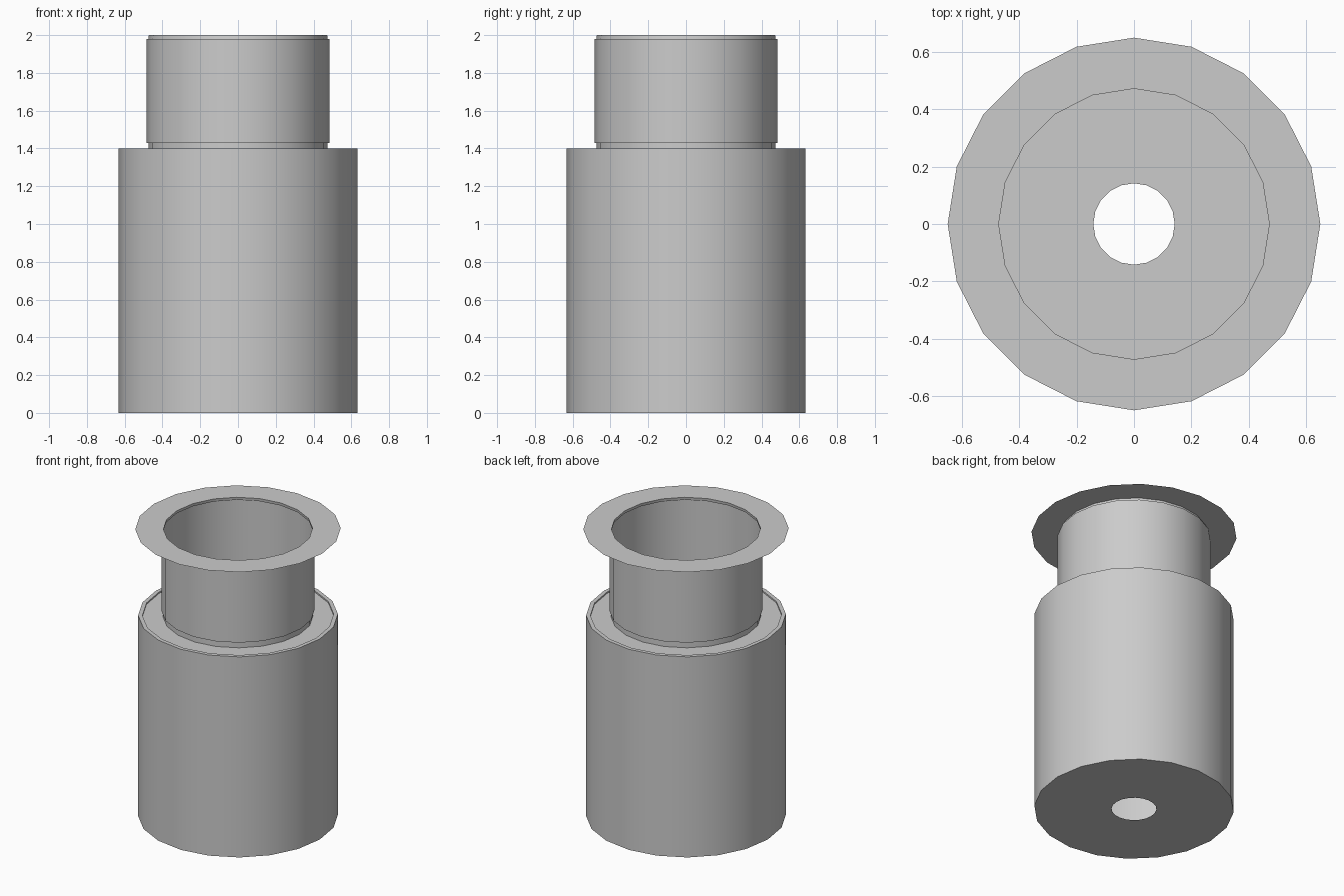
import bpy, bmesh, math

if "Cube" in bpy.data.objects:
    bpy.data.objects.remove(bpy.data.objects["Cube"])

SIDES = 20


def lathe(name, profile):
    """Spin an (r, z) profile around z into a low-sided shell."""
    bm = bmesh.new()
    rings = []
    for r, z in profile:
        rings.append([bm.verts.new((r * math.cos(2 * math.pi * i / SIDES),
                                    r * math.sin(2 * math.pi * i / SIDES), z))
                      for i in range(SIDES)])
    for a, b in zip(rings, rings[1:]):
        for i in range(SIDES):
            j = (i + 1) % SIDES
            bm.faces.new((a[i], a[j], b[j], b[i]))
    mesh = bpy.data.meshes.new(name)
    bm.to_mesh(mesh)
    bm.free()
    ob = bpy.data.objects.new(name, mesh)
    bpy.context.collection.objects.link(ob)
    bpy.ops.object.select_all(action='DESELECT')
    ob.select_set(True)
    bpy.context.view_layer.objects.active = ob
    bpy.ops.object.shade_smooth_by_angle(angle=math.radians(30))
    return ob


# Hollow body: pierced floor, wall, thin rim and slightly sunken shoulder
lathe("body", [(0.142, 0), (0.632, 0), (0.632, 1.4), (0.605, 1.4),
               (0.605, 1.39), (0.475, 1.39)])

# Open neck, slightly pinched at both ends
lathe("neck", [(0.475, 1.39), (0.475, 1.43), (0.484, 1.43),
               (0.484, 1.98), (0.475, 1.98), (0.472, 2.0)])

# Paper-thin flange around the mouth (profile runs inward so it faces up)
lathe("flange", [(0.65, 2.0), (0.472, 2.0)])
